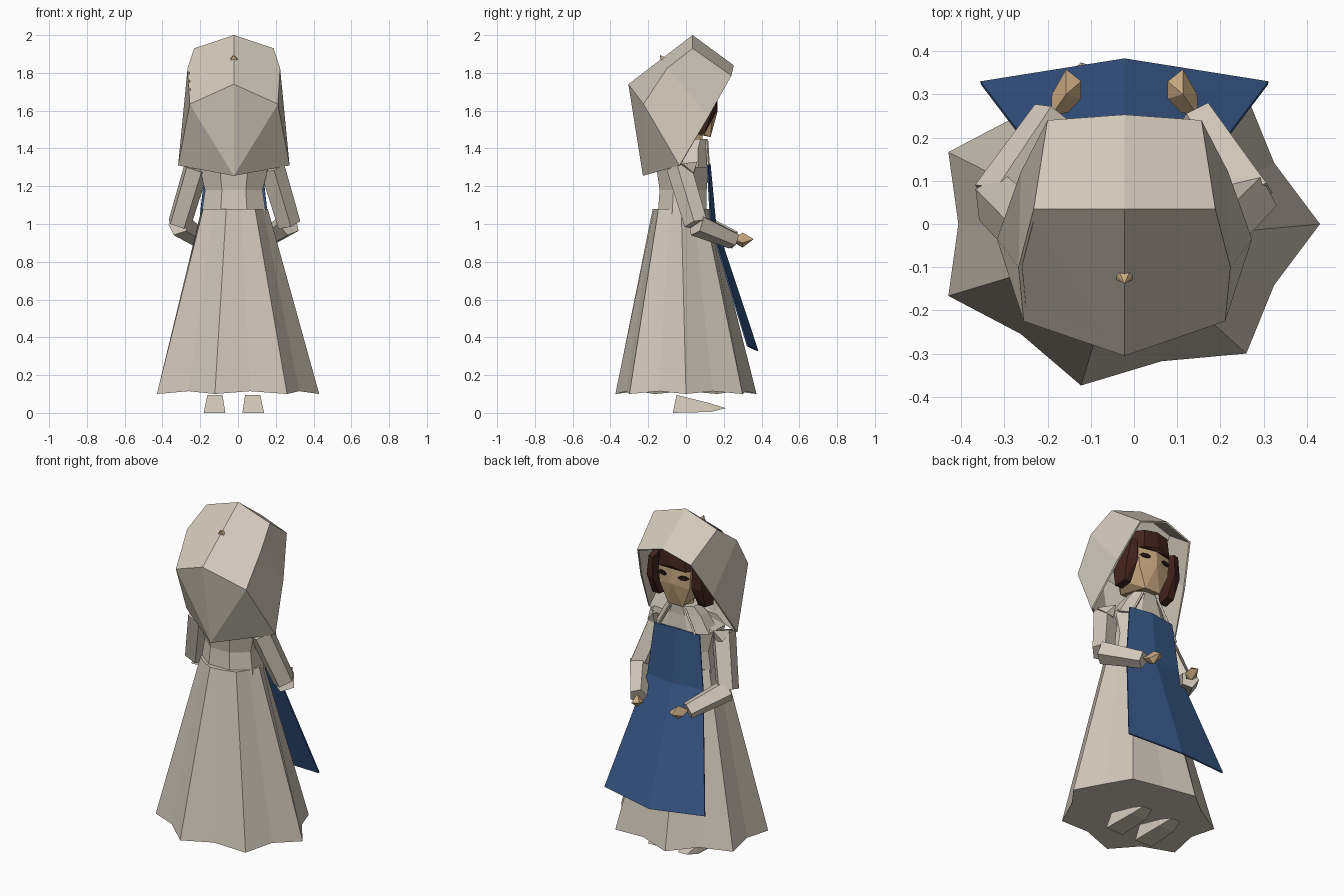
import bpy, bmesh
from math import cos, sin, pi
from mathutils import Vector

old = bpy.data.objects.get("Cube")
if old:
    bpy.data.objects.remove(old, do_unlink=True)

CX = -0.022  # centre line of the figure
SIDES = ((1, "left"), (-1, "right"))


def material(name, rgb):
    m = bpy.data.materials.new(name)
    m.use_nodes = True
    m.diffuse_color = (*rgb, 1)
    m.node_tree.nodes["Principled BSDF"].inputs["Base Color"].default_value = (*rgb, 1)
    return m


CLOTH = material("cream_cloth", (0.64, 0.58, 0.49))
BLUE = material("apron_blue", (0.04, 0.1, 0.25))
SKIN = material("skin", (0.58, 0.4, 0.22))
HAIR = material("dark_brown_hair", (0.055, 0.018, 0.012))
EYE = material("eye_dark", (0.02, 0.01, 0.008))


def finish(name, bm, mat, thickness=0):
    bmesh.ops.recalc_face_normals(bm, faces=bm.faces)
    me = bpy.data.meshes.new(name)
    bm.to_mesh(me)
    bm.free()
    me.materials.append(mat)
    ob = bpy.data.objects.new(name, me)
    ob.location.x = CX
    bpy.context.collection.objects.link(ob)
    if thickness:
        mod = ob.modifiers.new("Thickness", "SOLIDIFY")
        mod.thickness = thickness
        mod.offset = -1
    return ob


def shell(name, verts, faces, mat, thickness=0):
    bm = bmesh.new()
    vs = [bm.verts.new(v) for v in verts]
    for f in faces:
        bm.faces.new([vs[i] for i in f])
    return finish(name, bm, mat, thickness)


def hull(name, points, mat):
    """Faceted solid wrapped around a few points."""
    bm = bmesh.new()
    for p in points:
        bm.verts.new(p)
    res = bmesh.ops.convex_hull(bm, input=bm.verts)
    loose = [g for g in res["geom_interior"] if isinstance(g, bmesh.types.BMVert)]
    bmesh.ops.delete(bm, geom=loose, context="VERTS")
    return finish(name, bm, mat)


def mirrored(points):
    return list({(s * x, y, z) for x, y, z in points for s in (1, -1)})


def loft(name, rings, mat):
    """Closed skin through rings of equal point count."""
    n = len(rings[0])
    verts = [p for r in rings for p in r]
    faces = [(k * n + i, k * n + (i + 1) % n, (k + 1) * n + (i + 1) % n, (k + 1) * n + i)
             for k in range(len(rings) - 1) for i in range(n)]
    faces += [tuple(range(n)), tuple(range(len(verts) - n, len(verts)))]
    return shell(name, verts, faces, mat)


def oval(rx, ry, cy, z, n=8):
    return [(rx * cos(2 * pi * (i + .5) / n), cy + ry * sin(2 * pi * (i + .5) / n), z) for i in range(n)]


def limb(name, a, b, ra, rb, mat, n=5):
    a, b = Vector(a), Vector(b)
    q = (b - a).to_track_quat("Z", "Y")
    ring = [Vector((cos(2 * pi * i / n), sin(2 * pi * i / n), 0)) for i in range(n)]
    return loft(name, [[a + q @ p * ra for p in ring], [b + q @ p * rb for p in ring]], mat)


# Pleated skirt: seven folds, flaring to a scalloped hem
def pleats(rx, ry, cy, z, valley, lift):
    ring = []
    for i in range(14):
        a, k = pi * i / 7, (valley if i % 2 else 1)
        ring.append((rx * k * cos(a), cy + ry * k * sin(a), z + lift * (i % 2)))
    return ring


loft("skirt", [pleats(.452, .383, 0, .1, .85, .015), pleats(.18, .155, -.025, 1.08, .95, 0)], CLOTH)

# Bodice and draped collar
loft("bodice", [oval(.185, .14, -.02, 1.05), oval(.165, .135, -.015, 1.18),
                oval(.2, .15, -.02, 1.31), oval(.12, .1, .01, 1.36)], CLOTH)
loft("collar", [oval(.19, .11, .02, 1.3), oval(.13, .09, .03, 1.4), oval(.09, .07, .05, 1.45)], CLOTH)
limb("neck", (0, .04, 1.38), (0, .04, 1.52), .055, .055, SKIN, 6)

# Hood: open at the face, with a pointed fall behind
T, F, B, K = (0, .035, 2), (0, .253, 1.84), (0, -.305, 1.74), (0, -.228, 1.255)
half = [(.21, .035, 1.93), (.178, .24, 1.785), (.245, -.1, 1.825), (.233, -.225, 1.635),
        (.295, -.035, 1.31), (.24, .12, 1.57)]
hood = [T, F, B, K] + half + [(-x, y, z) for x, y, z in half]
hood_faces = []
for o in (4, 10):
    ts, fs, sd, bs, lo, rim = range(o, o + 6)
    hood_faces += [(0, ts, fs, 1), (0, 2, bs, sd, ts), (ts, sd, rim, fs),
                   (sd, bs, lo, rim), (2, bs, 3), (bs, lo, 3)]
shell("hood", hood, hood_faces, CLOTH, .01)

# Head, its crown poking through the hood
hull("head", mirrored([(0, -.138, 1.895), (.1, -.09, 1.75), (.13, 0, 1.76), (.11, .12, 1.78),
                       (.11, .14, 1.7), (.1, .14, 1.58), (0, .165, 1.7), (0, .168, 1.6),
                       (.05, .13, 1.46), (.14, .02, 1.68), (.12, 0, 1.54), (.06, -.07, 1.5)]), SKIN)
hull("fringe", mirrored([(.14, .08, 1.8), (.14, .1, 1.69), (.09, .165, 1.69), (0, .182, 1.71),
                         (.08, .16, 1.8), (0, .17, 1.81), (.12, 0, 1.8), (.15, 0, 1.7)]), HAIR)
for s, side in SIDES:
    hull(side + "_hair_lock", [(s * x, y, z) for x, y, z in (
        (.12, .03, 1.76), (.17, .03, 1.76), (.13, .16, 1.72), (.165, .15, 1.72),
        (.13, .165, 1.6), (.185, .14, 1.6), (.19, .02, 1.6), (.13, .1, 1.48),
        (.175, .1, 1.48), (.18, .03, 1.47), (.13, .03, 1.47))], HAIR)
    # Eye plate lying on the cheek plane
    eye = [(s * (.07 + .033 * cos(i * pi / 3)), .153 - .0075 * cos(i * pi / 3),
            1.645 + .014 * sin(i * pi / 3)) for i in range(6)]
    shell(side + "_eye", eye, [range(6)], EYE, .006)

# Arms bent forward at the elbow, with shoulder tufts, hands and shoes
for s, side in SIDES:
    elbow = (s * .29, .055, 1.0)
    limb(side + "_upper_sleeve", (s * .2, -.035, 1.3), elbow, .07, .065, CLOTH)
    limb(side + "_lower_sleeve", elbow, (s * .165, .25, .915), .066, .05, CLOTH)
    hull(side + "_shoulder_tuft", [(s * x, y, z) for x, y, z in (
        (.17, -.06, 1.28), (.27, -.02, 1.32), (.2, .06, 1.33), (.2, .04, 1.26), (.25, .04, 1.27))], CLOTH)
    hull(side + "_hand", [(s * x, y, z) for x, y, z in (
        (.17, .25, .92), (.13, .258, .9), (.168, .3, .9), (.1, .29, .91), (.1, .33, .92),
        (.135, .3, .955), (.135, .3, .875), (.135, .358, .92))], SKIN)
    hull(side + "_shoe", [(s * x, y, z) for x, y, z in (
        (.045, -.07, 0), (.16, -.07, 0), (.06, -.05, .095), (.14, -.05, .095), (.05, .13, .005),
        (.15, .13, .005), (.07, .21, .025), (.13, .21, .025), (.06, .13, .05), (.14, .13, .05))], CLOTH)
    # Strap from the apron bib to the neck
    limb(side + "_apron_strap", (s * .12, .118, 1.31), (s * .05, .11, 1.44), .008, .008, CLOTH, 4)

# Apron: bib, waist and flared, creased panel
rows = [(.15, .118, 1.31, .13, 1.32), (.185, .135, 1.0, .16, 1.0), (.333, .33, .355, .383, .33)]
apron = [p for w, y, z, cy, cz in rows for p in ((-w, y, z), (0, cy, cz), (w, y, z))]
shell("apron", apron, [(i, i + 1, i + 4, i + 3) for i in (0, 1, 3, 4)], BLUE, .008)
